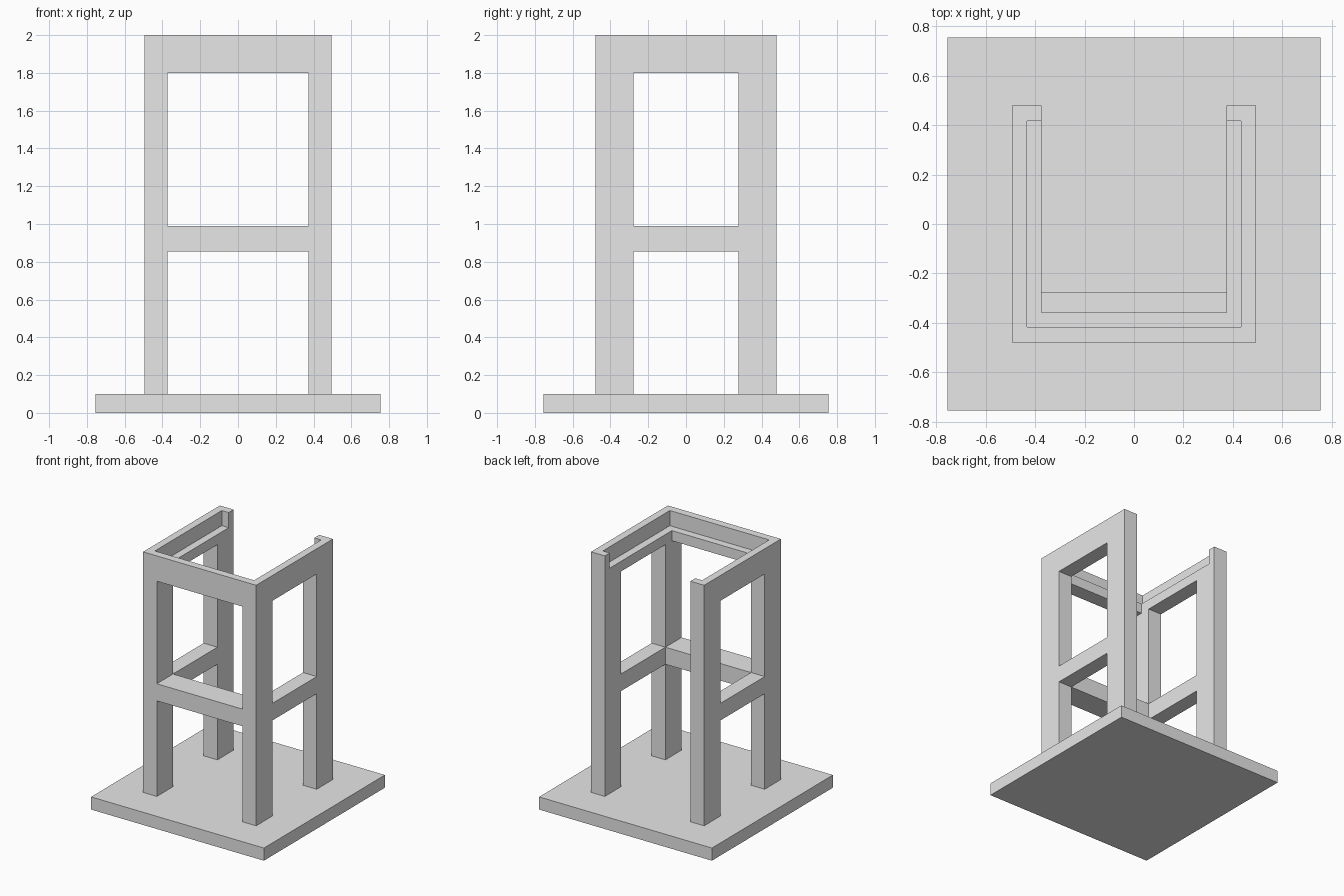
import bpy
import bmesh

cube = bpy.data.objects.get("Cube")
if cube:
    bpy.data.objects.remove(cube, do_unlink=True)

# Single matte grey for the whole model
grey = bpy.data.materials.new("light grey")
grey.use_nodes = True
colour = (0.8, 0.8, 0.8, 1)
grey.diffuse_color = colour
grey.node_tree.nodes["Principled BSDF"].inputs["Base Color"].default_value = colour


def prism(name, outline, bottom, top):
    """Extrude a flat outline (counter-clockwise from above) from bottom to top."""
    bm = bmesh.new()
    face = bm.faces.new([bm.verts.new((x, y, bottom)) for x, y in outline])
    new = bmesh.ops.extrude_face_region(bm, geom=[face])["geom"]
    verts = [v for v in new if isinstance(v, bmesh.types.BMVert)]
    bmesh.ops.translate(bm, verts=verts, vec=(0, 0, top - bottom))
    bmesh.ops.recalc_face_normals(bm, faces=bm.faces)
    mesh = bpy.data.meshes.new(name)
    bm.to_mesh(mesh)
    bm.free()
    mesh.materials.append(grey)
    obj = bpy.data.objects.new(name, mesh)
    bpy.context.scene.collection.objects.link(obj)
    return obj


def box(name, x0, x1, y0, y1, bottom, top):
    return prism(name, [(x0, y0), (x1, y0), (x1, y1), (x0, y1)], bottom, top)


def mirrored(half):
    """Complete an outline by mirroring its +x half."""
    return half + [(-x, y) for x, y in reversed(half)]


BASE, BASE_TOP = 0.755, 0.1
OUT_X, IN_X, LIP_X = 0.494, 0.374, 0.434      # frame sides
OUT_Y, IN_Y, LIP_Y = 0.479, 0.277, 0.418      # frame front and back
BEAM_Y = -0.358                               # inner face of the front beam
RAIL_LOW, RAIL_TOP = 0.855, 0.99
BEAM_LOW, LEDGE, TOP = 1.8, 1.88, 2.0

# Base slab
box("base_slab", -BASE, BASE, -BASE, BASE, 0, BASE_TOP)

# Four posts and the side rails
for side, s in (("left", 1), ("right", -1)):
    x0, x1 = sorted((s * IN_X, s * OUT_X))
    box(f"front_{side}_post", x0, x1, -OUT_Y, -IN_Y, BASE_TOP, BEAM_LOW)
    box(f"back_{side}_post", x0, x1, IN_Y, OUT_Y, BASE_TOP, BEAM_LOW)
    box(f"{side}_rail", x0, x1, -IN_Y, IN_Y, RAIL_LOW, RAIL_TOP)

# Front rail, as deep as the posts
box("front_rail", -IN_X, IN_X, -OUT_Y, -IN_Y, RAIL_LOW, RAIL_TOP)

# Top beam, open at the back, whose upper face forms the inner ledge
prism("top_beam", mirrored([(OUT_X, -OUT_Y), (OUT_X, OUT_Y),
                            (IN_X, OUT_Y), (IN_X, BEAM_Y)]), BEAM_LOW, LEDGE)

# Thin lip around the ledge, returning inward at the back posts
prism("top_lip", mirrored([(OUT_X, -OUT_Y), (OUT_X, OUT_Y), (IN_X, OUT_Y),
                           (IN_X, LIP_Y), (LIP_X, LIP_Y), (LIP_X, -LIP_Y)]), LEDGE, TOP)
